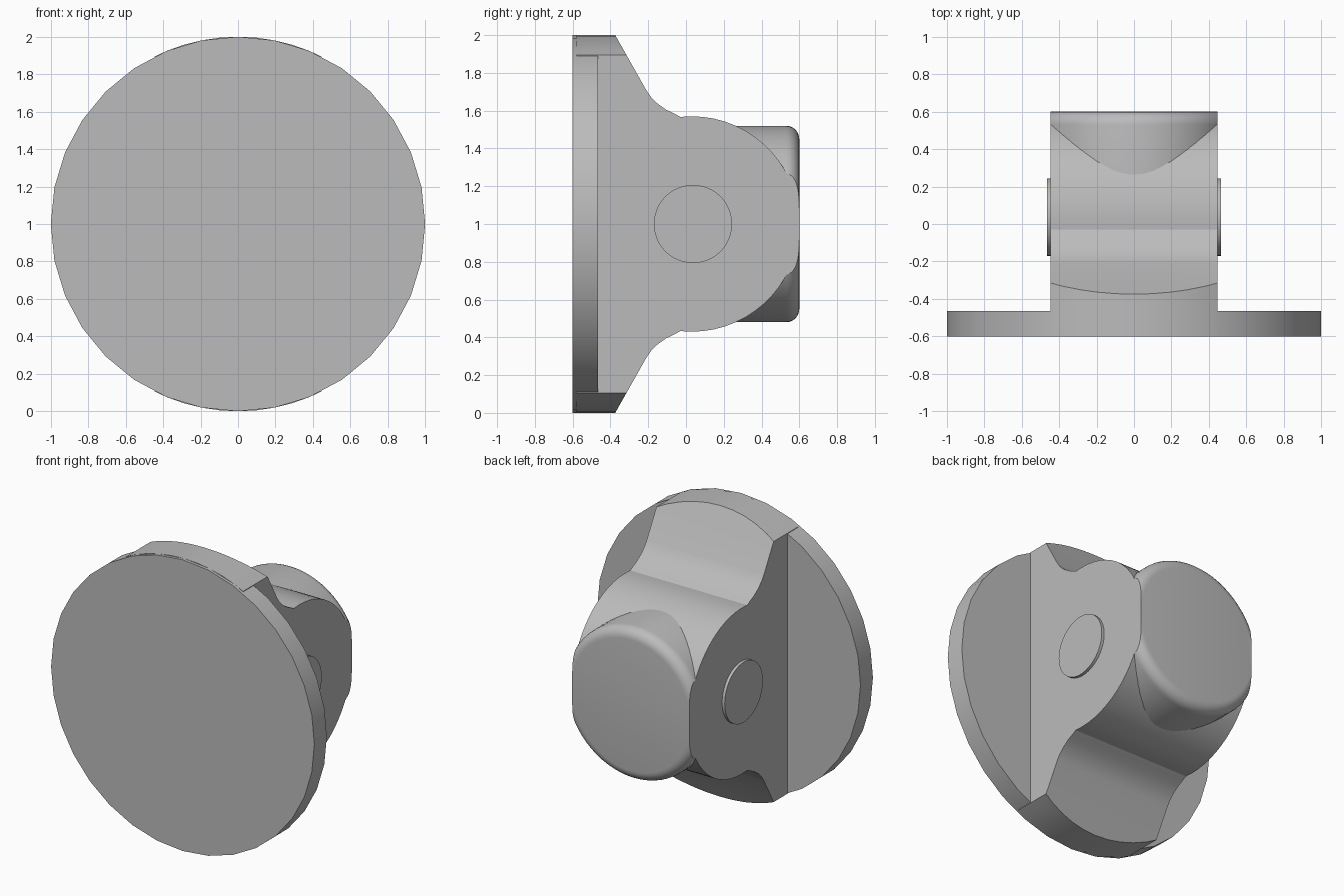
import bpy, bmesh
from math import sin, cos, pi, radians, tau
from mathutils import Matrix

if "Cube" in bpy.data.objects:
    bpy.data.objects.remove(bpy.data.objects["Cube"], do_unlink=True)

grey = bpy.data.materials.new("plain grey")
grey.use_nodes = True
grey.diffuse_color = (0.5, 0.5, 0.5, 1)
grey.node_tree.nodes["Principled BSDF"].inputs["Base Color"].default_value = (0.5, 0.5, 0.5, 1)

HALF_WIDTH = 0.445


def make_object(name, bm):
    bmesh.ops.recalc_face_normals(bm, faces=bm.faces)
    mesh = bpy.data.meshes.new(name)
    bm.to_mesh(mesh)
    bm.free()
    mesh.materials.append(grey)
    obj = bpy.data.objects.new(name, mesh)
    bpy.context.collection.objects.link(obj)
    return obj


def lathe(name, profile, sides):
    """Closed solid around the y axis at z = 1, from (radius, y) rings."""
    bm = bmesh.new()
    rings = [[bm.verts.new((r * sin(tau * i / sides), y, 1 + r * cos(tau * i / sides)))
              for i in range(sides)] for r, y in profile]
    for a, b in zip(rings, rings[1:]):
        for i in range(sides):
            j = (i + 1) % sides
            bm.faces.new((a[i], a[j], b[j], b[i]))
    bm.faces.new(rings[0])
    bm.faces.new(rings[-1])
    return make_object(name, bm)


def slab(name, outline, half):
    """Extrude a (y, z) outline across x."""
    bm = bmesh.new()
    face = bm.faces.new([bm.verts.new((-half, y, z)) for y, z in outline])
    new = bmesh.ops.extrude_face_region(bm, geom=[face])["geom"]
    bmesh.ops.translate(bm, vec=(2 * half, 0, 0),
                        verts=[v for v in new if isinstance(v, bmesh.types.BMVert)])
    return make_object(name, bm)


def intersect(obj, cutter):
    mod = obj.modifiers.new("trim", 'BOOLEAN')
    mod.operation, mod.solver, mod.object = 'INTERSECT', 'EXACT', cutter
    bpy.context.view_layer.objects.active = obj
    bpy.ops.object.modifier_apply(modifier=mod.name)
    bpy.data.objects.remove(cutter, do_unlink=True)


# Round face plate
plate = lathe("face_plate", [(1, -0.6), (1, -0.465)], 32)

# Flared body: sloped foot, fillet, then a round nose
upper = [(-0.58, 1.05), (-0.375, 1.0), (-0.21, 0.708), (-0.185, 0.672), (-0.15, 0.637),
         (-0.105, 0.605), (-0.06, 0.583)]
upper[0:2] = [(-0.58, 1.05), (-0.403, 1.05)]
upper += [(0.03 + 0.57 * cos(radians(a)), 0.57 * sin(radians(a))) for a in range(96, 0, -6)]
outline = [(y, 1 + h) for y, h in upper] + [(0.59, 1)] + [(y, 1 - h) for y, h in reversed(upper)]
body = slab("flared_body", outline, HALF_WIDTH)
intersect(body, lathe("body_trim", [(1, -0.7), (1, 0.8)], 64))

# Rounded knob at the back, cut flat on both sides
fillet = [(0.45 + 0.07 * cos(pi / 2 * i / 6), 0.53 + 0.07 * sin(pi / 2 * i / 6)) for i in range(7)]
knob = lathe("rear_knob", [(0.52, 0.05)] + fillet, 64)
intersect(knob, slab("knob_trim", [(-1, 0), (1, 0), (1, 2), (-1, 2)], HALF_WIDTH))

# Cross pin showing as a low disc on each side
bm = bmesh.new()
bmesh.ops.create_cone(bm, cap_ends=True, segments=48, radius1=0.207, radius2=0.207, depth=0.93,
                      matrix=Matrix.Translation((0, 0.037, 1)) @ Matrix.Rotation(pi / 2, 4, 'Y'))
pin = make_object("cross_pin", bm)

# Smooth shading with crisp edges
bpy.ops.object.select_all(action='DESELECT')
for obj in (plate, body, knob, pin):
    obj.select_set(True)
bpy.context.view_layer.objects.active = body
bpy.ops.object.shade_smooth_by_angle(angle=radians(30))
